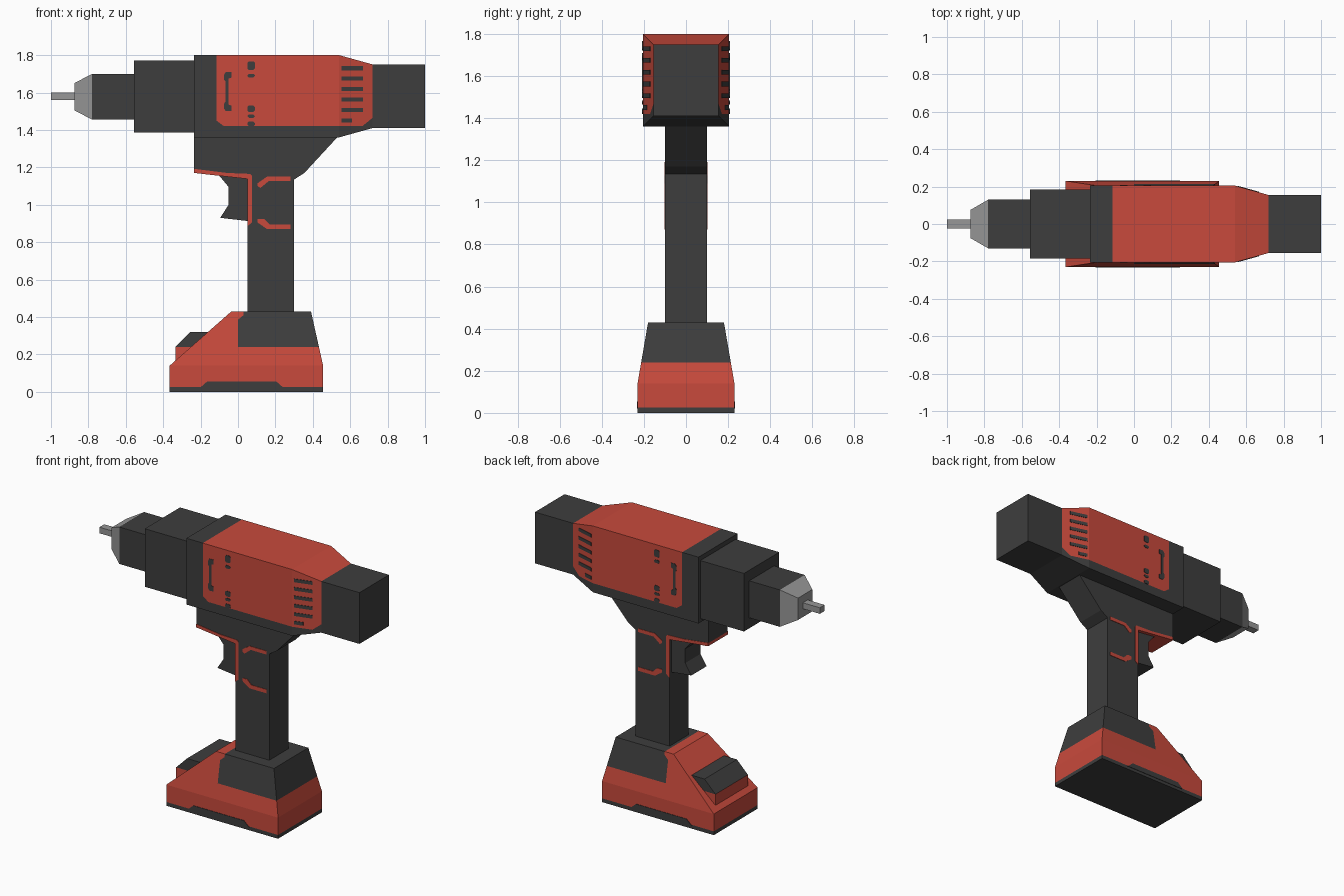
import bpy, bmesh
from mathutils import Vector

if "Cube" in bpy.data.objects:
    bpy.data.objects.remove(bpy.data.objects["Cube"])

def material(name, rgb):
    m = bpy.data.materials.new(name)
    m.diffuse_color = (*rgb, 1)
    m.use_nodes = True
    m.node_tree.nodes["Principled BSDF"].inputs["Base Color"].default_value = m.diffuse_color
    return m

DARK = material("dark grey", (0.048, 0.048, 0.048))
RED = material("red", (0.58, 0.068, 0.045))
STEEL = material("steel grey", (0.31, 0.31, 0.31))

def finish(bm, name, mats, cuts=(), rule=None):
    """Cut the mesh along (point, normal) planes, colour faces by rule, make the object."""
    for co, no in cuts:
        bmesh.ops.bisect_plane(bm, geom=bm.verts[:] + bm.edges[:] + bm.faces[:],
                               plane_co=co, plane_no=no, dist=1e-5)
    bmesh.ops.recalc_face_normals(bm, faces=bm.faces[:])
    if rule:
        for f in bm.faces:
            f.material_index = int(rule(f.calc_center_median(), f.normal))
    me = bpy.data.meshes.new(name)
    bm.to_mesh(me)
    bm.free()
    for m in mats:
        me.materials.append(m)
    ob = bpy.data.objects.new(name, me)
    bpy.context.collection.objects.link(ob)
    return ob

def loft(name, rings, mats, **kw):
    bm = bmesh.new()
    loops = [[bm.verts.new(p) for p in r] for r in rings]
    for a, b in zip(loops, loops[1:]):
        for i in range(len(a)):
            j = (i + 1) % len(a)
            bm.faces.new((a[i], a[j], b[j], b[i]))
    bm.faces.new(loops[0])
    bm.faces.new(loops[-1])
    return finish(bm, name, mats, **kw)

def ring_x(x, y, z0, z1):
    return [(x, -y, z0), (x, y, z0), (x, y, z1), (x, -y, z1)]

def ring_z(z, x0, x1, y):
    return [(x0, -y, z), (x1, -y, z), (x1, y, z), (x0, y, z)]

def prism(name, pts, y, mats, **kw):
    return loft(name, [[(x, s * y, z) for x, z in pts] for s in (-1, 1)], mats, **kw)

def plates(name, pts, y_at, mat):
    """Thin painted plate with an x-z outline, on both sides of the tool."""
    for s, side in ((-1, "front"), (1, "back")):
        loft(f"{name}_{side}",
             [[(x, s * (y_at(x) + d), z) for x, z in pts] for d in (-0.003, 0.003)], [mat])

def box(x0, x1, z0, z1, c=0.0):
    """Outline of a rectangle with corners cut by c."""
    if not c:
        return [(x0, z0), (x1, z0), (x1, z1), (x0, z1)]
    return [(x0 + c, z0), (x1 - c, z0), (x1, z0 + c), (x1, z1 - c),
            (x1 - c, z1), (x0 + c, z1), (x0, z1 - c), (x0, z0 + c)]

# Bit, chuck, gearbox and motor cap
loft("bit", [ring_x(-1.0, 0.025, 1.56, 1.60), ring_x(-0.87, 0.025, 1.56, 1.60)], [STEEL])
loft("chuck_tip", [ring_x(-0.875, 0.075, 1.505, 1.65), ring_x(-0.78, 0.13, 1.455, 1.70)], [STEEL])
loft("chuck", [ring_x(-0.78, 0.13, 1.455, 1.70), ring_x(-0.55, 0.13, 1.455, 1.70)], [DARK])
loft("gearbox", [ring_x(-0.555, 0.185, 1.385, 1.77), ring_x(-0.23, 0.185, 1.385, 1.77)], [DARK])
loft("motor_cap", [ring_x(0.72, 0.155, 1.41, 1.75), ring_x(1.0, 0.155, 1.41, 1.75)], [DARK])

# Main body: red shell with cut lower corners above a dark underside
corner_a = (Vector((-0.115, 0, 1.45)), Vector((0.03, 0, 0.04)))
corner_b = (Vector((0.665, 0, 1.42)), Vector((-0.045, 0, 0.055)))

def above(p, plane):
    return (p - plane[0]).dot(plane[1]) > 0

loft("body", [ring_x(-0.235, 0.205, 1.36, 1.80), ring_x(0.54, 0.205, 1.36, 1.80),
              ring_x(0.72, 0.155, 1.41, 1.75)], [DARK, RED],
     cuts=[((-0.115, 0, 0), (1, 0, 0)), ((0, 0, 1.42), (0, 0, 1)), corner_a, corner_b],
     rule=lambda c, n: c.x > -0.115 and c.z > 1.42 and above(c, corner_a)
     and above(c, corner_b) and n.x < 0.9)

# Painted body details: bracket, small marks and vents
def body_y(x):
    return 0.205 - max(0, x - 0.54) * 0.05 / 0.18

plates("side_bracket", [(-0.065, 1.50), (-0.035, 1.50), (-0.035, 1.53), (-0.05, 1.535),
                        (-0.05, 1.675), (-0.035, 1.68), (-0.035, 1.71), (-0.065, 1.71),
                        (-0.075, 1.695), (-0.075, 1.67), (-0.068, 1.66), (-0.068, 1.55),
                        (-0.075, 1.54), (-0.075, 1.515)], body_y, DARK)
for i, (z0, z1) in enumerate([(1.72, 1.767), (1.68, 1.70), (1.495, 1.53), (1.465, 1.483), (1.42, 1.445)]):
    plates(f"side_mark_{i}", box(0.05, 0.09, z0, z1, 0.008), body_y, DARK)
for i in range(6):
    z = 1.73 - i * 0.056
    plates(f"vent_{i}", box(0.553, 0.61 if i == 5 else 0.667, z - 0.011, z + 0.011), body_y, DARK)

# Neck and handle in one profile, red lip under the front of the neck
lip = (Vector((-0.235, 0, 1.19)), Vector((0.03, 0, 0.285)))
prism("handle", [(-0.235, 1.365), (-0.235, 1.17), (0.05, 1.138), (0.05, 0.42), (0.30, 0.42),
                 (0.30, 1.135), (0.355, 1.17), (0.535, 1.365)], 0.10, [DARK, RED],
      cuts=[lip],
      rule=lambda c, n: c.x < 0 and abs(n.y) < 0.5 and not above(c, lip))
plates("grip_line", [(-0.235, 1.17), (0.05, 1.138), (0.05, 0.885), (0.075, 0.905),
                     (0.075, 1.155), (0.065, 1.165), (-0.06, 1.17), (-0.235, 1.192)],
       lambda x: 0.10, RED)
plates("upper_grip_mark", [(0.105, 1.10), (0.12, 1.09), (0.165, 1.127), (0.28, 1.127),
                           (0.28, 1.15), (0.155, 1.15), (0.105, 1.115)], lambda x: 0.10, RED)
plates("lower_grip_mark", [(0.105, 0.905), (0.155, 0.87), (0.28, 0.87), (0.28, 0.895),
                           (0.17, 0.895), (0.14, 0.925), (0.105, 0.925)], lambda x: 0.10, RED)

# Trigger
prism("trigger", [(-0.10, 1.155), (-0.05, 1.095), (-0.05, 1.0), (-0.095, 0.93),
                  (0.06, 0.912), (0.06, 1.14)], 0.08, [DARK])

# Battery base: red with dark foot and dark upper rear block
notch = (Vector((0, 0, 0.385)), Vector((-0.025, 0, 0.03)))

def base_red(c, n):
    block = c.z > 0.24 and c.x > 0 and (c.x > 0.03 or not above(c, notch))
    return c.z > 0.025 and not block

loft("battery_base", [ring_z(0, -0.365, 0.455, 0.23), ring_z(0.14, -0.365, 0.455, 0.23),
                      ring_z(0.43, -0.035, 0.39, 0.18)], [DARK, RED],
     cuts=[((0, 0, 0.025), (0, 0, 1)), ((0, 0, 0.24), (0, 0, 1)), ((0, 0, 0), (1, 0, 0)),
           ((0.03, 0, 0), (1, 0, 0)), notch], rule=base_red)
plates("foot_panel", [(-0.205, 0.02), (0.245, 0.02), (0.205, 0.055), (-0.165, 0.055)],
       lambda x: 0.23, DARK)

# Battery release button: dark top on a red lower part
prism("release_button", [(-0.335, 0.15), (-0.335, 0.24), (-0.255, 0.32), (-0.14, 0.32),
                         (-0.14, 0.15)], 0.17, [DARK, RED],
      cuts=[((0, 0, 0.24), (0, 0, 1))], rule=lambda c, n: c.z < 0.24)
